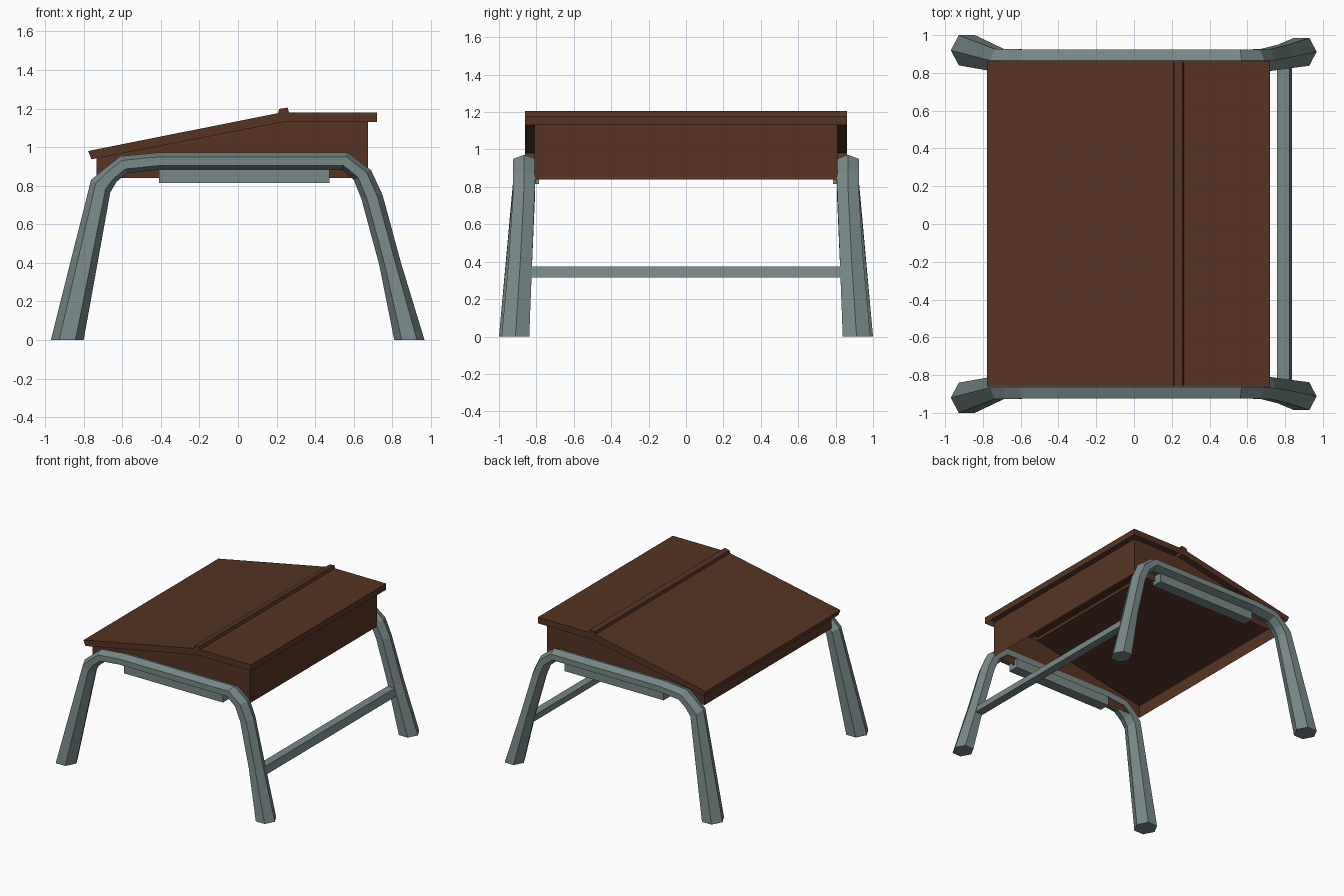
import bpy, bmesh

if "Cube" in bpy.data.objects:
    bpy.data.objects.remove(bpy.data.objects["Cube"])


def material(name, rgb):
    m = bpy.data.materials.new(name)
    m.diffuse_color = (*rgb, 1)
    m.use_nodes = True
    m.node_tree.nodes["Principled BSDF"].inputs["Base Color"].default_value = m.diffuse_color
    return m


BROWN = material("brown wood", (0.095, 0.034, 0.0165))
GREY = material("grey metal", (0.188, 0.250, 0.246))


def finish(name, bm, mat):
    bmesh.ops.recalc_face_normals(bm, faces=bm.faces)
    me = bpy.data.meshes.new(name)
    bm.to_mesh(me)
    bm.free()
    me.materials.append(mat)
    ob = bpy.data.objects.new(name, me)
    bpy.context.collection.objects.link(ob)
    return ob


def extrude_profile(name, pts, y0, y1, mat, skip=()):
    """Prism from an (x, z) outline, running along y; skip leaves edges open."""
    bm = bmesh.new()
    a = [bm.verts.new((x, y0, z)) for x, z in pts]
    b = [bm.verts.new((x, y1, z)) for x, z in pts]
    bm.faces.new(a)
    bm.faces.new(b[::-1])
    for i in range(len(pts)):
        j = (i + 1) % len(pts)
        if i not in skip:
            bm.faces.new((a[i], b[i], b[j], a[j]))
    return finish(name, bm, mat)


def rect(x0, x1, z0, z1):
    return [(x0, z0), (x1, z0), (x1, z1), (x0, z1)]


# Lid: hollow shell, sloping front and flat rear with a raised ridge, open underneath
extrude_profile("desk_lid", [(-0.777, 0.98), (0.208, 1.176), (0.213, 1.198), (0.257, 1.205),
                             (0.264, 1.18), (0.72, 1.18), (0.72, 1.13),
                             (0.235, 1.13), (-0.76, 0.937)], -0.86, 0.86, BROWN, skip=(6, 7))

# Desk body: four walls under the lid, open at the top and bottom
extrude_profile("desk_body", [(-0.733, 0.84), (-0.733, 0.942), (0.235, 1.132),
                              (0.675, 1.132), (0.675, 0.84)], -0.81, 0.81, BROWN, skip=(1, 2, 4))

# Leg frames: hexagonal tube given by outer (x, z), inner (x, z), y centre, half width
RINGS = [
    (-0.97, 0, -0.80, 0, 0.92, 0.08),
    (-0.762, 0.83, -0.662, 0.765, 0.866, 0.060),
    (-0.69, 0.89, -0.63, 0.82, 0.866, 0.060),
    (-0.61, 0.953, -0.575, 0.865, 0.865, 0.060),
    (-0.41, 0.972, -0.41, 0.882, 0.865, 0.060),
    (0.57, 0.972, 0.54, 0.882, 0.865, 0.060),
    (0.69, 0.88, 0.60, 0.83, 0.865, 0.060),
    (0.75, 0.75, 0.64, 0.73, 0.868, 0.058),
    (0.845, 0.40, 0.732, 0.39, 0.886, 0.063),
    (0.967, 0, 0.81, 0, 0.912, 0.074),
]


def leg_frame(name, side):
    bm = bmesh.new()
    loops = []
    for xo, zo, xi, zi, yc, w in RINGS:
        loop = []
        for t, k in ((0, 0), (0.25, 1), (0.75, 1), (1, 0), (0.75, -1), (0.25, -1)):
            loop.append(bm.verts.new((xo + (xi - xo) * t, side * (yc + k * w),
                                      zo + (zi - zo) * t)))
        loops.append(loop)
    for a, b in zip(loops, loops[1:]):
        for i in range(6):
            j = (i + 1) % 6
            bm.faces.new((a[i], a[j], b[j], b[i]))
    bm.faces.new(loops[0])
    bm.faces.new(loops[-1][::-1])
    finish(name, bm, GREY)


for side, label in ((-1, "front"), (1, "back")):
    leg_frame(label + "_leg_frame", side)
    # Support rail under the tube, holding the body
    extrude_profile(label + "_support_rail", rect(-0.41, 0.475, 0.815, 0.89),
                    side * 0.785, side * 0.871, GREY)

# Cross bar joining the right-hand legs
extrude_profile("cross_bar", [(0.757, 0.375), (0.822, 0.375), (0.836, 0.315), (0.771, 0.315)],
                -0.84, 0.84, GREY)
